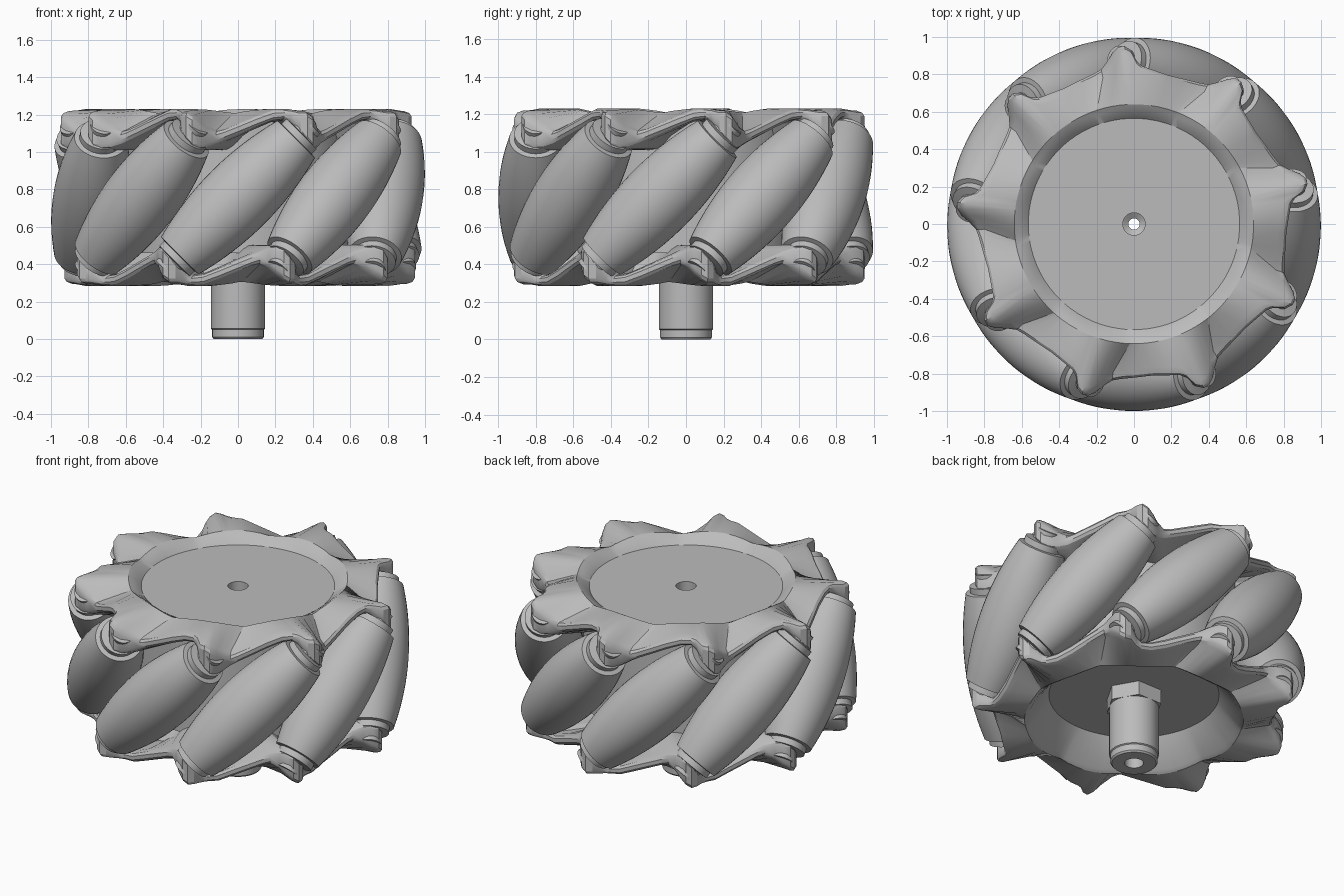
import bpy, bmesh, math
from mathutils import Matrix, Vector

cube = bpy.data.objects.get("Cube")
if cube:
    bpy.data.objects.remove(cube, do_unlink=True)

COUNT = 9            # rollers per wheel
MID = 0.757          # height of the wheel's middle plane
STEP = 2 * math.pi / COUNT

grey = bpy.data.materials.new("light_grey")
grey.use_nodes = True
grey.diffuse_color = (0.5, 0.5, 0.5, 1)
grey.node_tree.nodes["Principled BSDF"].inputs["Base Color"].default_value = (0.5, 0.5, 0.5, 1)


def finish(name, bm, angle=35):
    bmesh.ops.recalc_face_normals(bm, faces=bm.faces)
    mesh = bpy.data.meshes.new(name)
    bm.to_mesh(mesh)
    bm.free()
    mesh.materials.append(grey)
    obj = bpy.data.objects.new(name, mesh)
    bpy.context.collection.objects.link(obj)
    bpy.ops.object.select_all(action="DESELECT")
    obj.select_set(True)
    bpy.context.view_layer.objects.active = obj
    bpy.ops.object.shade_smooth_by_angle(angle=math.radians(angle))
    return obj


def skin(rings, close_section):
    """Join a closed circle of cross-sections into a surface."""
    bm = bmesh.new()
    rows = [[bm.verts.new(p) for p in ring] for ring in rings]
    size = len(rows[0])
    for i, row in enumerate(rows):
        nxt = rows[(i + 1) % len(rows)]
        for j in range(size if close_section else size - 1):
            k = (j + 1) % size
            bm.faces.new((row[j], row[k], nxt[k], nxt[j]))
    return bm


def polar(r, a, z):
    return Vector((r * math.cos(a), r * math.sin(a), z))


def lathe(profile, sides, closed):
    return skin([[polar(r, 2 * math.pi * i / sides, z) for r, z in profile]
                 for i in range(sides)], closed)


# Hub with a stepped bore and the drive shaft below it
hub_profile = [
    (0.03, 1.08), (0.06, 1.1), (0.06, 1.17), (0.6, 1.17), (0.6, 0.46), (0.145, 0.46),
    (0.145, 0.055), (0.138, 0.05), (0.138, 0.01), (0.13, 0), (0.055, 0),
    (0.055, 0.12), (0.03, 0.14)]
finish("hub_and_shaft", lathe(hub_profile, 64, True))

# Hexagonal collar where the shaft meets the hub
hexagon = [(0.14, 0.37), (0.168, 0.37), (0.168, 0.47), (0.14, 0.47)]
finish("hex_collar", lathe(hexagon, 6, True), 20)

# Barrel roller with end collars and axle pins, tilted by 45 degrees
HALF = 0.44
half_profile = [(0.2 - 0.3 * s * s, s) for s in [HALF * i / 8 for i in range(9)]]
half_profile += [(0.115, HALF + 0.003), (0.115, 0.48), (0.07, 0.485), (0.07, 0.55), (0.001, 0.55)]
roller_profile = [(r, -s) for r, s in reversed(half_profile[1:])] + half_profile
for i in range(COUNT):
    bm = lathe(roller_profile, 40, False)
    bmesh.ops.remove_doubles(bm, verts=bm.verts, dist=0.0008)
    place = (Matrix.Translation((0, 0, MID))
             @ Matrix.Rotation(-math.pi / 2 + i * STEP, 4, "Z")
             @ Matrix.Translation((0.8, 0, 0))
             @ Matrix.Rotation(-math.pi / 4, 4, "X"))
    bm.transform(place)
    finish("roller_%d" % (i + 1), bm)

# One tooth of a side plate, in degrees from the tip:
# outer angle, inner angle, radius, top height, underside height
TOOTH = [
    (-2, -2, 0.93, 1.22, 1.09), (0, 0, 0.952, 1.22, 1.05), (2, 4, 0.95, 1.2, 1.015),
    (4, 8, 0.925, 1.17, 1.01), (6, 12, 0.886, 1.14, 1.015), (9, 15, 0.845, 1.12, 1.035),
    (12, 17, 0.832, 1.13, 1.055), (18, 20, 0.82, 1.165, 1.09), (24, 25, 0.816, 1.2, 1.125),
    (30, 30, 0.83, 1.23, 1.16), (34, 34, 0.845, 1.23, 1.17), (36, 36, 0.87, 1.23, 1.15)]


def side_plate(name, bowl_radius, bowl_height, flip):
    rings = []
    for i in range(COUNT):
        base = math.radians(-67) + i * STEP
        for outer, inner, r, top, under in TOOTH:
            a, b = base + math.radians(outer), base + math.radians(inner)
            crest = 1.23 - 0.2 * (1.23 - top)
            soft = min(0.03, (top - under) / 3)
            rings.append([
                polar(bowl_radius - 0.02, b, bowl_height - 0.03),
                polar(bowl_radius, b, bowl_height),
                polar(0.615, b, crest - 0.015), polar(0.64, b, crest),
                polar(r - 0.045, a, top), polar(r - 0.012, a, top - soft * 0.4),
                polar(r, a, top - soft), polar(r, a, under + soft),
                polar(r - 0.012, a, under + soft * 0.4), polar(r - 0.045, a, under),
                polar(0.59, b, under)])
    bm = skin(rings, True)
    if flip:
        bm.transform(Matrix.Translation((0, 0, MID)) @ Matrix.Rotation(math.pi, 4, "Y")
                     @ Matrix.Translation((0, 0, -MID)))
    finish(name, bm, 28)


side_plate("top_side_plate", 0.565, 1.17, False)
side_plate("bottom_side_plate", 0.5, 2 * MID - 0.455, True)
